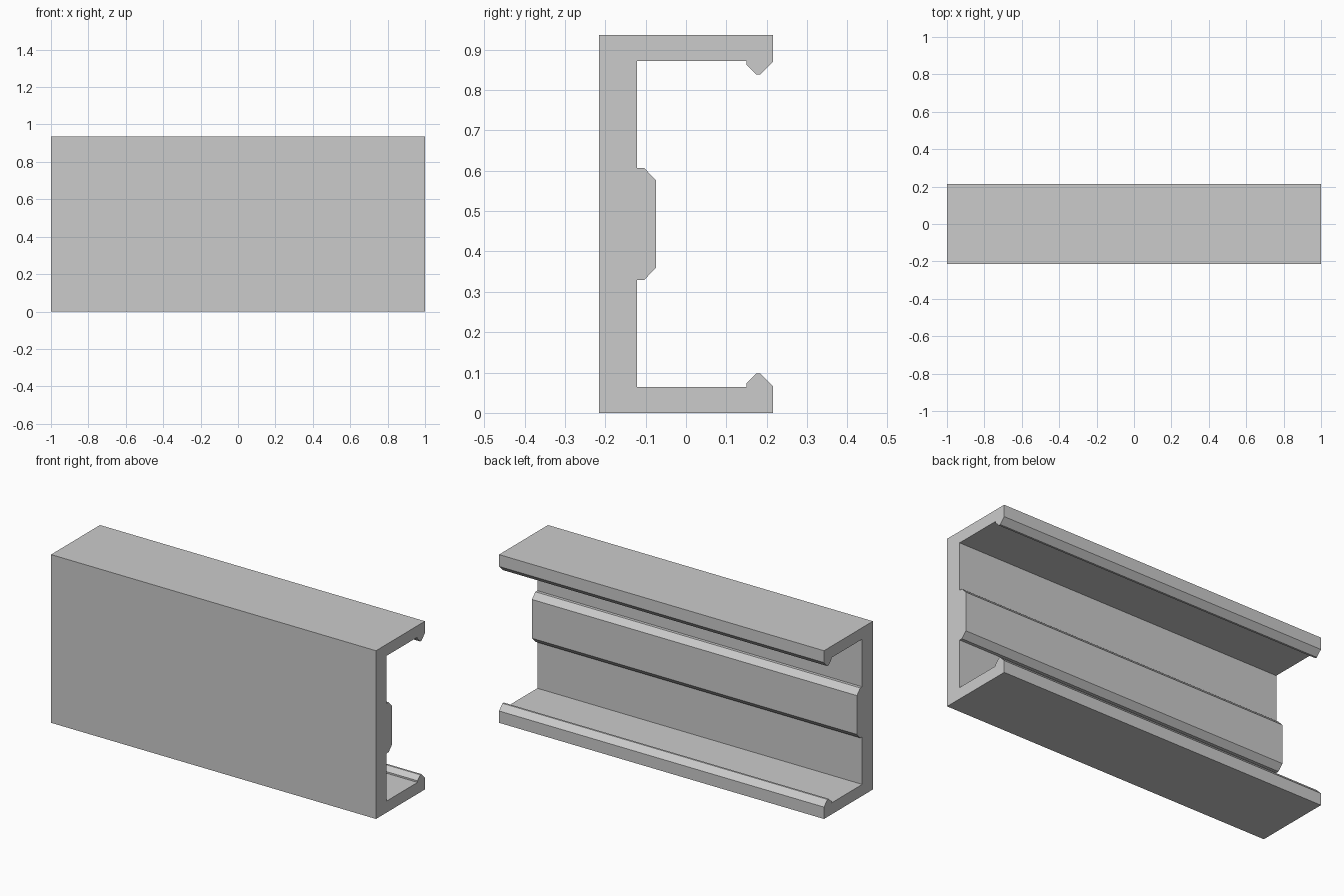
import bpy
import bmesh

cube = bpy.data.objects.get("Cube")
if cube:
    bpy.data.objects.remove(cube, do_unlink=True)

LENGTH = 2.0
HEIGHT = 0.936

# Plain grey material
grey = bpy.data.materials.new("light_grey")
grey.use_nodes = True
colour = (0.6, 0.6, 0.6, 1.0)
grey.diffuse_color = colour
grey.node_tree.nodes["Principled BSDF"].inputs["Base Color"].default_value = colour

# Lower half of the section (y, z): flange, hooked lip, web and half the rib
lower = [
    (-0.215, 0.0), (0.215, 0.0),
    (0.215, 0.066), (0.185, 0.097), (0.174, 0.097), (0.15, 0.073), (0.15, 0.064),
    (-0.121, 0.064), (-0.121, 0.329),
    (-0.104, 0.329), (-0.074, 0.36),
]
# Upper half mirrors the lower half
section = lower + [(y, HEIGHT - z) for y, z in reversed(lower)]


def extrude_section(name, points, length, material):
    """Sweep a closed (y, z) section along x."""
    bm = bmesh.new()
    face = bm.faces.new([bm.verts.new((-length / 2, y, z)) for y, z in points])
    result = bmesh.ops.extrude_face_region(bm, geom=[face], use_keep_orig=True)
    moved = [v for v in result["geom"] if isinstance(v, bmesh.types.BMVert)]
    bmesh.ops.translate(bm, verts=moved, vec=(length, 0, 0))
    bmesh.ops.recalc_face_normals(bm, faces=bm.faces[:])
    mesh = bpy.data.meshes.new(name)
    bm.to_mesh(mesh)
    bm.free()
    mesh.materials.append(material)
    obj = bpy.data.objects.new(name, mesh)
    bpy.context.collection.objects.link(obj)
    return obj


# Channel with lipped flanges and a central rib
extrude_section("channel_rail", section, LENGTH, grey)
